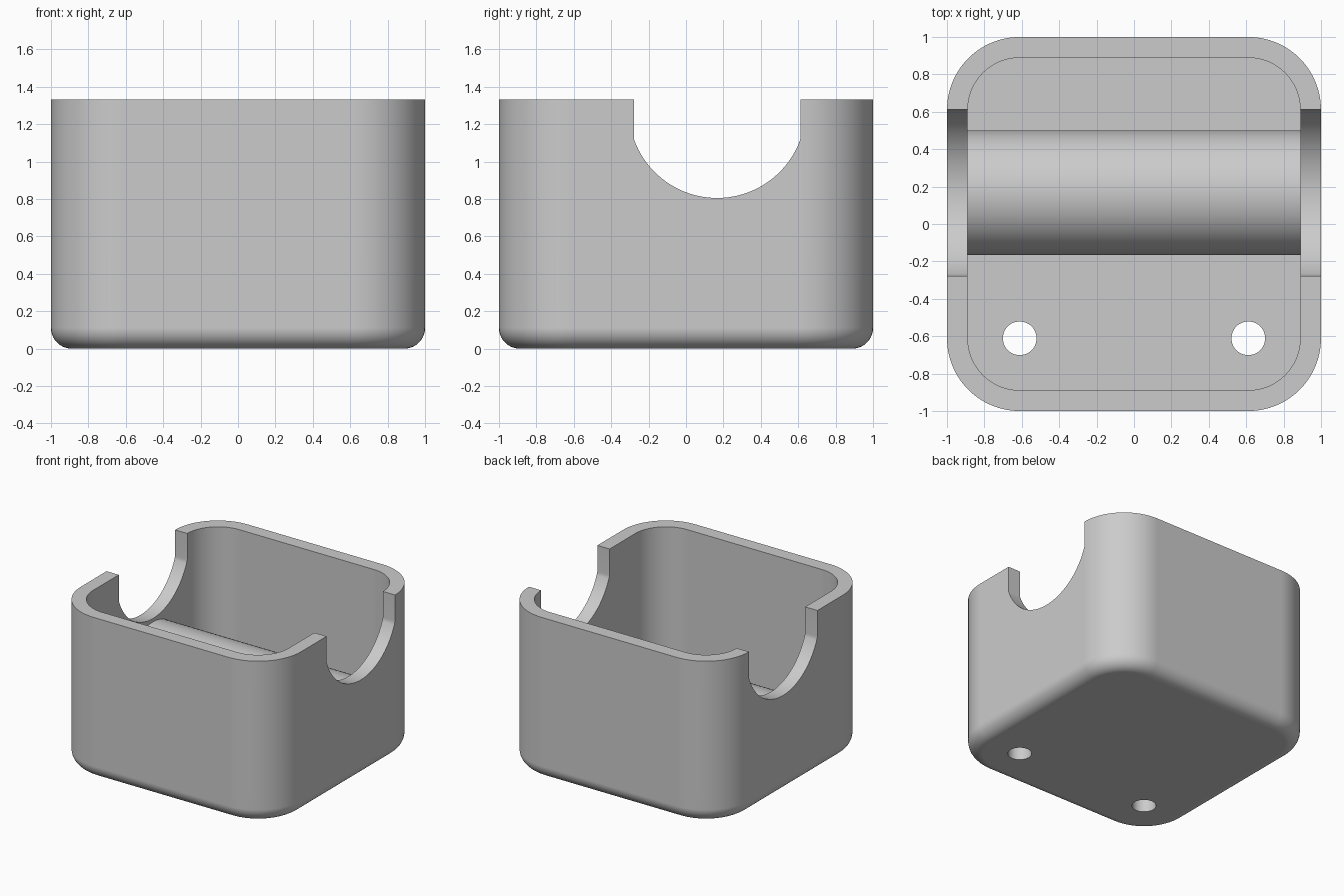
import bpy, bmesh
from math import sin, cos, pi, acos, atan2

if "Cube" in bpy.data.objects:
    bpy.data.objects.remove(bpy.data.objects["Cube"], do_unlink=True)

U = 1 / 18                      # design unit: the box is 36 units square
HEIGHT, WALL, CORNER = 24 * U, 2 * U, 7 * U
AXIS_Y = 3 * U                  # shared centre line of notches and cross bar

grey = bpy.data.materials.new("light_grey")
grey.use_nodes = True
colour = (0.6, 0.6, 0.6, 1)
grey.diffuse_color = colour
grey.node_tree.nodes["Principled BSDF"].inputs["Base Color"].default_value = colour


def finish(bm, name):
    bmesh.ops.recalc_face_normals(bm, faces=bm.faces)
    mesh = bpy.data.meshes.new(name)
    bm.to_mesh(mesh)
    bm.free()
    mesh.materials.append(grey)
    obj = bpy.data.objects.new(name, mesh)
    bpy.context.collection.objects.link(obj)
    return obj


def loft(name, rings):
    """Skin a stack of matching point loops and cap both ends."""
    bm = bmesh.new()
    loops = [[bm.verts.new(p) for p in ring] for ring in rings]
    n = len(loops[0])
    for a, b in zip(loops, loops[1:]):
        for i in range(n):
            j = (i + 1) % n
            bm.faces.new((a[i], a[j], b[j], b[i]))
    bm.faces.new(loops[0][::-1])
    bm.faces.new(loops[-1])
    return finish(bm, name)


def rounded_square(inset, z, steps=16):
    """Rounded square loop, offset inward from the outer wall."""
    points, c, r = [], 1 - CORNER, CORNER - inset
    for k, (sx, sy) in enumerate(((1, 1), (-1, 1), (-1, -1), (1, -1))):
        for i in range(steps + 1):
            a = (k + i / steps) * pi / 2
            points.append((sx * c + r * cos(a), sy * c + r * sin(a), z))
    return points


def circle(r, z, cx, cy, n=48):
    return [(cx + r * cos(2 * pi * i / n), cy + r * sin(2 * pi * i / n), z) for i in range(n)]


def select_only(obj):
    bpy.ops.object.select_all(action="DESELECT")
    obj.select_set(True)
    bpy.context.view_layer.objects.active = obj


def cut(target, cutter):
    mod = target.modifiers.new("cut", "BOOLEAN")
    mod.operation, mod.solver, mod.object = "DIFFERENCE", "EXACT", cutter
    select_only(target)
    bpy.ops.object.modifier_apply(modifier=mod.name)
    bpy.data.objects.remove(cutter, do_unlink=True)


# Open box: filleted base, outer wall, rim, inner wall, floor
steps = 10
rings = []
for i in range(steps + 1):
    a = i / steps * pi / 2
    rings.append(rounded_square(WALL * (1 - sin(a)), WALL * (1 - cos(a))))
rings += [rounded_square(0, HEIGHT), rounded_square(WALL, HEIGHT), rounded_square(WALL, WALL)]
box = loft("box_shell", rings)

# Side notches: round bottom narrowed by straight sides
radius, half, centre_z = 8.5 * U, 8 * U, 23 * U
spread = pi / 2 - acos(half / radius)
profile = [(-half, HEIGHT + 0.2)]
for i in range(41):
    a = -spread + 2 * spread * i / 40
    profile.append((radius * sin(a), centre_z - radius * cos(a)))
profile.append((half, HEIGHT + 0.2))
cut(box, loft("notch_cutter", [[(x, AXIS_Y + y, z) for y, z in profile] for x in (-1.2, 1.2)]))

# Screw holes through the floor near the front
for side in (-1, 1):
    hole = [circle(0.09, z, side * 11 * U, -11 * U) for z in (-0.1, 0.3)]
    cut(box, loft("hole_cutter", hole))

# Cross bar lying on the floor between the side walls
end = 1 - WALL + 0.01
bar = loft("cross_bar", [[(x, AXIS_Y + py, 8 * U + pz) for py, pz, _ in circle(6 * U, 0, 0, 0, 72)]
                         for x in (-end, end)])

for obj in (box, bar):
    select_only(obj)
    bpy.ops.object.shade_smooth_by_angle(angle=pi / 7)
    mod = obj.modifiers.new("clean_shading", "WEIGHTED_NORMAL")
    mod.keep_sharp = True
